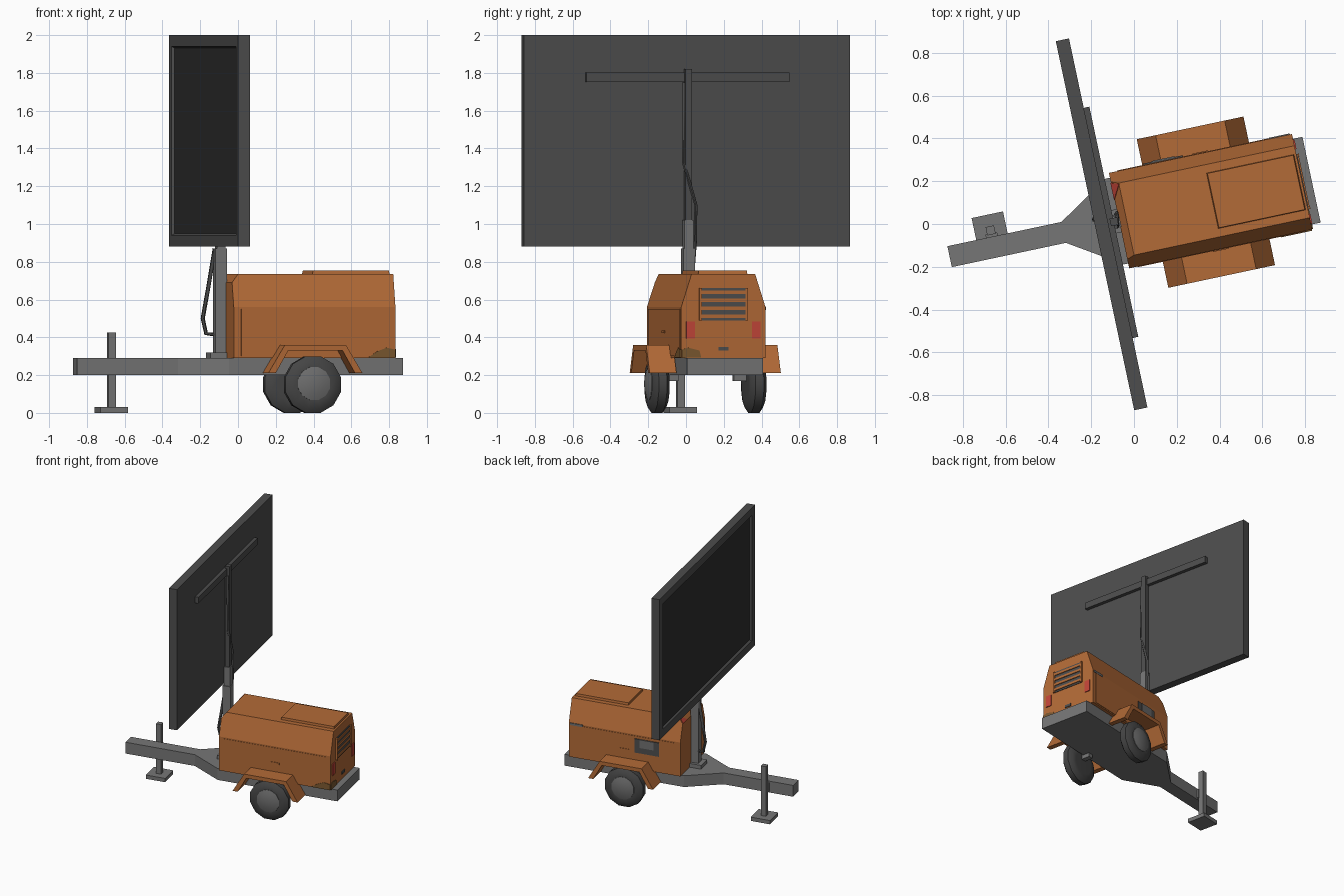
import bpy, bmesh, math
from mathutils import Matrix, Vector

if "Cube" in bpy.data.objects:
    bpy.data.objects.remove(bpy.data.objects["Cube"])

# Local frame: u along the trailer (hitch at -u), v across; turned 12 degrees at the end
PLACE = Matrix.Rotation(math.radians(12), 4, 'Z') @ Matrix.Translation((0, 0.03, 0))


def material(name, r, g, b):
    m = bpy.data.materials.new(name)
    m.diffuse_color = (r, g, b, 1)
    m.use_nodes = True
    m.node_tree.nodes["Principled BSDF"].inputs["Base Color"].default_value = m.diffuse_color
    return m


ORANGE = material("orange_paint", 0.45, 0.145, 0.038)
GREY = material("steel_grey", 0.18, 0.18, 0.18)
CASE = material("sign_dark_grey", 0.075, 0.075, 0.075)
SCREEN = material("screen_black", 0.028, 0.028, 0.028)
TYRE = material("tyre_rubber", 0.06, 0.06, 0.06)
HUB = material("hub_grey", 0.16, 0.16, 0.16)
RED = material("lamp_red", 0.55, 0.06, 0.04)
OLIVE = material("mud_brown", 0.20, 0.10, 0.03)


def finish(name, bm, *mats, smooth=None):
    bmesh.ops.recalc_face_normals(bm, faces=bm.faces[:])
    me = bpy.data.meshes.new(name)
    bm.to_mesh(me)
    bm.free()
    me.transform(PLACE)
    for m in mats:
        me.materials.append(m)
    ob = bpy.data.objects.new(name, me)
    bpy.context.collection.objects.link(ob)
    if smooth:
        bpy.ops.object.select_all(action='DESELECT')
        ob.select_set(True)
        bpy.context.view_layer.objects.active = ob
        bpy.ops.object.shade_smooth_by_angle(angle=math.radians(smooth))
    return ob


def loft(rings, closed_profile=True, caps=True):
    """Join rings of equally many points into a skin."""
    bm = bmesh.new()
    vs = [[bm.verts.new(p) for p in ring] for ring in rings]
    n = len(vs[0])
    for a, b in zip(vs, vs[1:]):
        for i in range(n if closed_profile else n - 1):
            j = (i + 1) % n
            bm.faces.new((a[i], a[j], b[j], b[i]))
    if caps:
        bm.faces.new(vs[0])
        bm.faces.new(vs[-1])
    return bm


def box_mesh(u, v, z):
    return loft([[(u[0], v[0], h), (u[1], v[0], h), (u[1], v[1], h), (u[0], v[1], h)] for h in z])


def box(name, mat, u, v, z):
    return finish(name, box_mesh(u, v, z), mat)


def side_prism(name, mat, pts, v0, v1):
    return finish(name, loft([[(u, v, z) for u, z in pts] for v in (v0, v1)]), mat)


def lathe(name, mat, cu, cv, cz, profile, sides=12):
    """Turn (v offset, radius) points about the axle."""
    rings = []
    for dv, r in profile:
        rings.append([(cu + r * math.cos(a), cv + dv, cz + r * math.sin(a))
                      for a in [2 * math.pi * (i + 0.5) / sides for i in range(sides)]])
    return finish(name, loft(rings), mat, smooth=40)


def cable(name, mat, pts, radius):
    rings = []
    for i, p in enumerate(pts):
        d = (Vector(pts[min(i + 1, len(pts) - 1)]) - Vector(pts[max(i - 1, 0)])).normalized()
        s = d.cross(Vector((0.3, 1, 0))).normalized()
        t = d.cross(s)
        rings.append([Vector(p) + radius * (s * math.cos(k * math.pi / 3) + t * math.sin(k * math.pi / 3))
                      for k in range(6)])
    return finish(name, loft(rings), mat, smooth=60)


# Chassis: tow bar flaring into the bed
half = [(-0.875, 0.05), (-0.33, 0.05), (-0.085, 0.205), (0.855, 0.205)]
outline = half + [(u, -v) for u, v in reversed(half)]
finish("chassis_and_tow_bar", loft([[(u, v, z) for u, v in outline] for z in (0.2, 0.29)]), GREY)

# Hood: six-sided section with a sloped front edge
rings = []
for u, zt, ht in ((-0.065, 0.69, 0.185), (-0.03, 0.735, 0.172), (0.81, 0.735, 0.172)):
    rings.append([(u, -0.228, 0.29), (u, 0.228, 0.29), (u, 0.228, 0.56),
                  (u, ht, zt), (u, -ht, zt), (u, -0.228, 0.56)])
finish("engine_hood", loft(rings), ORANGE)

# Roof hatch, slightly tapered
finish("roof_hatch", loft([
    [(0.38, -0.133, 0.73), (0.80, -0.133, 0.73), (0.80, 0.133, 0.73), (0.38, 0.133, 0.73)],
    [(0.385, -0.13, 0.753), (0.795, -0.13, 0.753), (0.795, 0.13, 0.753), (0.385, 0.13, 0.753)]]), ORANGE)

# Rear vent with slats, latch and tail lamps
box("vent_back", CASE, (0.808, 0.814), (-0.13, 0.13), (0.49, 0.66))
for i in range(4):
    z = 0.512 + i * 0.042
    box("vent_slat", ORANGE, (0.81, 0.82), (-0.118, 0.118), (z - 0.009, z + 0.009))
for s in (-1, 1):
    box("vent_frame_side", ORANGE, (0.81, 0.822), (s * 0.125 - 0.007, s * 0.125 + 0.007), (0.49, 0.66))
    box("tail_lamp", RED, (0.808, 0.816), (s * 0.178 - 0.023, s * 0.178 + 0.023), (0.395, 0.485))
box("rear_latch", CASE, (0.808, 0.815), (-0.027, 0.027), (0.33, 0.35))

# Front marker on the left slope
finish("front_marker", loft([
    [(-0.068, 0.10, 0.691), (-0.068, 0.18, 0.691), (-0.03, 0.168, 0.739)],
    [(-0.062, 0.10, 0.689), (-0.062, 0.18, 0.689), (-0.026, 0.168, 0.735)]]), RED)

# Side doors, handles and left connector panel
for s in (-1, 1):
    v0, v1 = sorted((s * 0.226, s * 0.231))
    box("side_door", ORANGE, (-0.025, 0.78), (v0, v1), (0.30, 0.55))
    v0, v1 = sorted((s * 0.23, s * 0.235))
    box("door_handle", ORANGE, (0.335, 0.41), (v0, v1), (0.423, 0.436))
box("connector_panel", CASE, (0.10, 0.29), (0.229, 0.237), (0.42, 0.53))
box("connector_cover", HUB, (0.14, 0.25), (0.231, 0.241), (0.465, 0.53))
box("rear_badge_strip", HUB, (0.70, 0.80), (0.226, 0.233), (0.545, 0.562))

# Mud patches at the rear right corner
mud = [(0.66, 0.292), (0.71, 0.325), (0.76, 0.345), (0.808, 0.335), (0.808, 0.292)]
side_prism("mud_on_side", OLIVE, mud, -0.234, -0.226)
finish("mud_on_rear", loft([[(u, v, z) for v, z in
       ((-0.226, 0.292), (-0.226, 0.335), (-0.19, 0.345), (-0.13, 0.33), (-0.12, 0.292))]
       for u in (0.806, 0.814)]), OLIVE)

# Wheels and fenders, both sides
arch = [(-0.255, 0.21), (-0.165, 0.36), (0.165, 0.36), (0.255, 0.21),
        (0.215, 0.21), (0.147, 0.33), (-0.147, 0.33), (-0.215, 0.21)]
for s in (-1, 1):
    side_prism("fender", ORANGE, [(0.35 + u, z) for u, z in arch], s * 0.21, s * 0.355)
    lathe("tyre", TYRE, 0.353, s * 0.262, 0.15,
          [(-0.045, 0.09), (-0.043, 0.125), (-0.022, 0.155), (0.022, 0.155), (0.043, 0.125), (0.045, 0.09)])
    lathe("wheel_hub", HUB, 0.353, s * 0.262, 0.155,
          [(s * 0.03, 0.092), (s * 0.047, 0.09), (s * 0.058, 0.055), (s * 0.061, 0.012)])
    v0, v1 = sorted((s * 0.15, s * 0.235))
    box("axle_stub", GREY, (0.333, 0.373), (v0, v1), (0.17, 0.21))

# Jack stand beside the tow bar
box("jack_post", GREY, (-0.682, -0.642), (0.06, 0.10), (0.02, 0.425))
box("jack_foot", GREY, (-0.737, -0.587), (0.005, 0.155), (0.0, 0.03))
box("jack_bracket", GREY, (-0.69, -0.634), (0.04, 0.065), (0.21, 0.28))

# Telescopic mast
box("mast_base", GREY, (-0.155, -0.05), (-0.055, 0.055), (0.285, 0.32))
box("mast_lower", GREY, (-0.122, -0.06), (-0.031, 0.031), (0.30, 0.87))
box("mast_middle", GREY, (-0.112, -0.066), (-0.025, 0.025), (0.85, 1.02))
box("mast_upper", CASE, (-0.107, -0.071), (-0.018, 0.018), (1.0, 1.82))
box("mast_crossbar", CASE, (-0.118, -0.09), (-0.55, 0.55), (1.752, 1.802))

# Cables
cable("upper_cable", CASE, [(-0.085, -0.025, 1.75), (-0.08, -0.027, 1.5), (-0.08, -0.025, 1.32),
      (-0.072, 0.01, 1.2), (-0.068, 0.038, 1.1), (-0.07, 0.035, 0.9), (-0.075, 0.025, 0.76)], 0.009)
cable("lower_cable", CASE, [(-0.115, 0.02, 0.87), (-0.15, 0.025, 0.66), (-0.178, 0.03, 0.50),
      (-0.16, 0.03, 0.42), (-0.11, 0.02, 0.415)], 0.011)

# Sign board: dark case with a recessed screen on the hitch side
bm = box_mesh((-0.18, -0.117), (-0.882, 0.882), (0.88, 2.0))
bmesh.ops.recalc_face_normals(bm, faces=bm.faces[:])
front = [f for f in bm.faces if f.normal.x < -0.9]
bmesh.ops.inset_region(bm, faces=front, thickness=0.085, depth=0)
bmesh.ops.inset_region(bm, faces=front, thickness=0.012, depth=-0.015)
for f in front:
    f.material_index = 1
finish("sign_board", bm, CASE, SCREEN)
